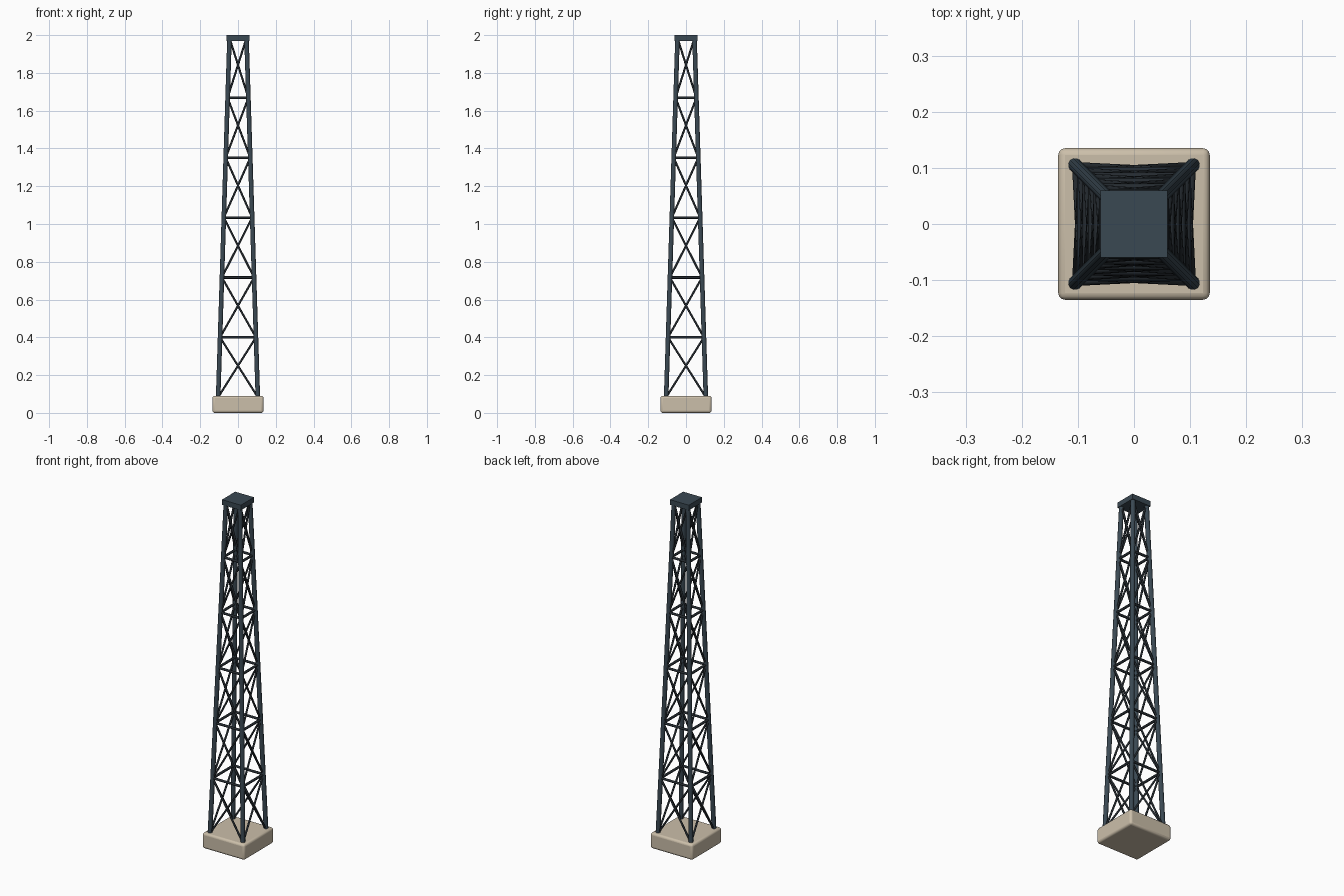
import bpy
from mathutils import Vector

cube = bpy.data.objects.get("Cube")
if cube:
    bpy.data.objects.remove(cube, do_unlink=True)


def material(name, color):
    m = bpy.data.materials.new(name)
    m.use_nodes = True
    m.diffuse_color = (*color, 1)
    m.node_tree.nodes["Principled BSDF"].inputs["Base Color"].default_value = (*color, 1)
    return m


STONE = material("tan concrete", (0.60, 0.52, 0.40))
STEEL = material("blue grey steel", (0.042, 0.065, 0.085))
BRACE = material("dark steel", (0.018, 0.024, 0.030))


def block(name, half, low, high, bevel, mat):
    bpy.ops.mesh.primitive_cube_add(size=1, location=(0, 0, (low + high) / 2))
    ob = bpy.context.object
    ob.name = name
    ob.scale = (2 * half, 2 * half, high - low)
    bpy.ops.object.transform_apply(location=False, rotation=False, scale=True)
    ob.data.materials.append(mat)
    if bevel:
        mod = ob.modifiers.new("soft edges", 'BEVEL')
        mod.width = bevel
        mod.segments = 3
        bpy.ops.object.shade_smooth_by_angle()


def strut(name, a, b, radius, sides, mat):
    axis = b - a
    bpy.ops.mesh.primitive_cylinder_add(vertices=sides, radius=radius,
                                        depth=axis.length, location=(a + b) / 2)
    ob = bpy.context.object
    ob.name = name
    ob.rotation_euler = axis.to_track_quat('Z', 'Y').to_euler()
    ob.data.materials.append(mat)
    bpy.ops.object.shade_smooth_by_angle(angle=1.1)


BOTTOM, TOP, BAYS = 0.083, 1.985, 6
CORNERS = [(-1, -1), (1, -1), (1, 1), (-1, 1)]
SIDES = ["front", "left", "back", "right"]


def node(corner, level):
    # Point on a leg centreline at the given bay level
    t = level / BAYS
    half = 0.105 + (0.045 - 0.105) * t
    sx, sy = CORNERS[corner % 4]
    return Vector((sx * half, sy * half, BOTTOM + (TOP - BOTTOM) * t))


# Footing and cap plate
block("base_footing", 0.135, 0, 0.09, 0.012, STONE)
block("top_plate", 0.06, 1.97, 2.0, 0, STEEL)

# Four tapering corner legs
for c, where in enumerate(["front_right", "front_left", "back_left", "back_right"]):
    strut(where + "_leg", node(c, 0), node(c, BAYS), 0.0125, 12, STEEL)

# Cross bracing and horizontal rails on every side
for c, side in enumerate(SIDES):
    for level in range(BAYS):
        strut(side + "_brace_rising", node(c, level), node(c + 1, level + 1), 0.0055, 8, BRACE)
        strut(side + "_brace_falling", node(c + 1, level), node(c, level + 1), 0.0055, 8, BRACE)
        if level:
            strut(side + "_rail", node(c, level), node(c + 1, level), 0.007, 8, BRACE)
